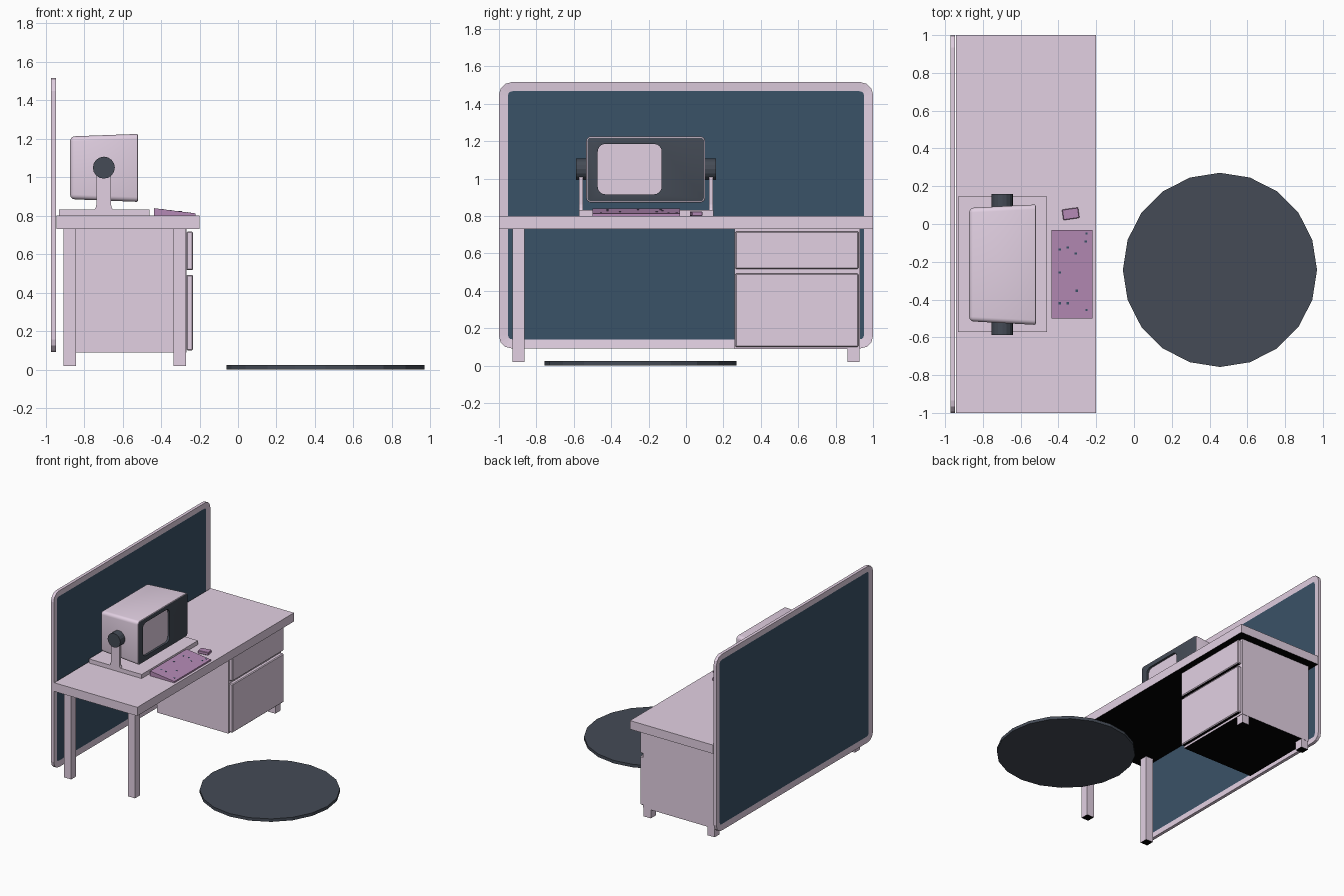
import bpy, bmesh, math
from mathutils import Matrix

if "Cube" in bpy.data.objects:
    bpy.data.objects.remove(bpy.data.objects["Cube"])


def mat(name, r, g, b):
    m = bpy.data.materials.new(name)
    m.diffuse_color = (r, g, b, 1)
    m.use_nodes = True
    m.node_tree.nodes["Principled BSDF"].inputs["Base Color"].default_value = m.diffuse_color
    return m


LIGHT = mat("pale_lilac", 0.763, 0.633, 0.765)
BLUE = mat("slate_blue", 0.042, 0.085, 0.137)
DARK = mat("charcoal", 0.058, 0.070, 0.092)
PURPLE = mat("purple", 0.46, 0.255, 0.465)
BLACK = mat("black", 0.0, 0.0, 0.0)


def finish(name, bm, *mats):
    bmesh.ops.recalc_face_normals(bm, faces=bm.faces)
    me = bpy.data.meshes.new(name)
    bm.to_mesh(me)
    bm.free()
    for m in mats:
        me.materials.append(m)
    ob = bpy.data.objects.new(name, me)
    bpy.context.collection.objects.link(ob)
    return ob


def prism_bm(pts, axis, a, b):
    """Extrude a closed outline along x (points are y,z) or y (points are x,z)."""
    bm = bmesh.new()
    co = (lambda p, t: (t, p[0], p[1])) if axis == "x" else (lambda p, t: (p[0], t, p[1]))
    lo = [bm.verts.new(co(p, a)) for p in pts]
    hi = [bm.verts.new(co(p, b)) for p in pts]
    bm.faces.new(lo)
    bm.faces.new(hi)
    for i in range(len(pts)):
        j = (i + 1) % len(pts)
        bm.faces.new((lo[i], lo[j], hi[j], hi[i]))
    bmesh.ops.recalc_face_normals(bm, faces=bm.faces)
    return bm


def box(name, x, y, z, m, bevel=0, under=None):
    """Box with optional chamfer and optional second colour on its underside."""
    bm = prism_bm([(y[0], z[0]), (y[1], z[0]), (y[1], z[1]), (y[0], z[1])], "x", *x)
    if bevel:
        bmesh.ops.bevel(bm, geom=bm.edges[:], offset=bevel, segments=1, affect="EDGES")
    bm.normal_update()
    for f in bm.faces:
        f.material_index = 1 if under and f.normal.z < -0.9 else 0
    return finish(name, bm, *([m, under] if under else [m]))


def rounded(u0, u1, v0, v1, r, n):
    pts = []
    for k, (cu, cv) in enumerate([(u1 - r, v1 - r), (u0 + r, v1 - r), (u0 + r, v0 + r), (u1 - r, v0 + r)]):
        for i in range(n + 1):
            a = math.pi / 2 * (k + i / n)
            pts.append((cu + r * math.cos(a), cv + r * math.sin(a)))
    return pts


def circle(cu, cv, r, n):
    return [(cu + r * math.cos(2 * math.pi * i / n), cv + r * math.sin(2 * math.pi * i / n)) for i in range(n)]


# Partition panel: pale frame with a sunken blue field on both sides
bm = prism_bm(rounded(-1, 1, 0.092, 1.515, 0.066, 3), "x", -0.972, -0.947)
for f in [f for f in bm.faces if abs(f.normal.x) > 0.9]:
    n = f.normal.copy()
    bmesh.ops.inset_region(bm, faces=[f], thickness=0.048, use_even_offset=True)
    f.material_index = 1
    bmesh.ops.translate(bm, verts=f.verts[:], vec=-n * 0.005)
finish("partition_panel", bm, LIGHT, BLUE)

# Desk, with black undersides
box("desk_top", (-0.943, -0.20), (-1, 1), (0.73, 0.80), LIGHT, 0, BLACK)
for side, (y0, y1) in {"left": (-0.928, -0.863), "right": (0.863, 0.928)}.items():
    for end, (x0, x1) in {"rear": (-0.906, -0.842), "front": (-0.335, -0.271)}.items():
        top = 0.73 if side == "left" else 0.095
        box(f"{side}_{end}_leg", (x0, x1), (y0, y1), (0.018, top), LIGHT, 0, BLACK)
box("drawer_cabinet", (-0.908, -0.268), (0.26, 0.93), (0.088, 0.73), LIGHT, 0, BLACK)
box("upper_drawer", (-0.268, -0.234), (0.263, 0.922), (0.517, 0.718), LIGHT, 0.006, BLACK)
box("lower_drawer", (-0.268, -0.234), (0.263, 0.922), (0.10, 0.493), LIGHT, 0.006, BLACK)

# Monitor stand: plate, two flared arms, two pivot knobs
box("stand_plate", (-0.931, -0.460), (-0.573, 0.146), (0.80, 0.833), LIGHT)
half = [(0.048, 0.833), (0.041, 0.843), (0.038, 0.86), (0.038, 1.05)]
arm = [(-0.698 + u, v) for u, v in half] + [(-0.698 - u, v) for u, v in reversed(half)]
for side, s in (("left", -1), ("right", 1)):
    c = -0.214
    a, b = sorted((c + s * 0.337, c + s * 0.359))
    finish(f"{side}_stand_arm", prism_bm(arm, "y", a, b), LIGHT)
    a, b = sorted((c + s * 0.305, c + s * 0.374))
    finish(f"{side}_pivot_knob", prism_bm(circle(-0.697, 1.050, 0.057, 16), "y", a, b), DARK)

# Monitor casing: tapered rounded box with a dark front
bm = bmesh.new()
rings = []
for x, y0, y1, z0, z1 in ((-0.873, -0.515, 0.085, 0.886, 1.212), (-0.520, -0.534, 0.103, 0.872, 1.225)):
    rings.append([bm.verts.new(p) for p in ((x, y0, z0), (x, y1, z0), (x, y1, z1), (x, y0, z1))])
back, front = rings
bm.faces.new(back)
bm.faces.new(front)
for i in range(4):
    j = (i + 1) % 4
    bm.faces.new((back[i], back[j], front[j], front[i]))
bmesh.ops.recalc_face_normals(bm, faces=bm.faces)
is_front = lambda e: all(v.co.x > -0.5205 for v in e.verts)
bmesh.ops.bevel(bm, geom=[e for e in bm.edges if not is_front(e)], offset=0.025,
                segments=4, profile=0.5, affect="EDGES")
bmesh.ops.bevel(bm, geom=[e for e in bm.edges if is_front(e)], offset=0.007,
                segments=2, profile=0.5, affect="EDGES")
bm.normal_update()
for f in bm.faces:
    if f.normal.x > 0.99:
        f.material_index = 1
monitor = finish("monitor", bm, LIGHT, DARK)

# Recessed screen: cutter leaves dark walls and a pale screen
bm = prism_bm(rounded(-0.472, -0.130, 0.916, 1.185, 0.04, 4), "x", -0.537, -0.50)
for f in bm.faces:
    f.material_index = 0 if abs(f.normal.x) > 0.9 else 1
cutter = finish("screen_cutter", bm, LIGHT, DARK)
cutter.hide_render = True
mod = monitor.modifiers.new("screen_recess", "BOOLEAN")
mod.operation, mod.solver, mod.object = "DIFFERENCE", "EXACT", cutter
bpy.context.view_layer.objects.active = monitor
monitor.select_set(True)
bpy.ops.object.modifier_apply(modifier=mod.name)
bpy.data.objects.remove(cutter)
bpy.ops.object.shade_smooth_by_angle(angle=math.radians(35))

# Keyboard wedge with tiny blue key marks
wedge = [(-0.436, 0.80), (-0.220, 0.80), (-0.220, 0.812), (-0.436, 0.839)]
finish("keyboard", prism_bm(wedge, "y", -0.499, -0.033), PURPLE)
slope = (0.839 - 0.812) / 0.216
marks = [(-.393, -.135), (-.351, -.125), (-.309, -.156), (-.251, -.05), (-.256, -.093),
         (-.393, -.257), (-.351, -.42), (-.393, -.42), (-.303, -.353), (-.251, -.455)]
for i, (x, y) in enumerate(marks):
    key = box(f"key_mark_{i + 1}", (-0.006, 0.006), (-0.006, 0.006), (-0.002, 0.001), BLUE)
    key.data.transform(Matrix.Translation((x, y, 0.839 - slope * (x + 0.436)))
                       @ Matrix.Rotation(math.atan(slope), 4, "Y"))

# Mouse
mouse = box("mouse", (-0.043, 0.043), (-0.028, 0.028), (0, 0.024), PURPLE, 0.003)
mouse.data.transform(Matrix.Translation((-0.335, 0.054, 0.80)) @ Matrix.Rotation(math.radians(8), 4, "Z"))

# Floor disc
bm = bmesh.new()
bmesh.ops.create_cone(bm, cap_ends=True, segments=20, radius1=0.514, radius2=0.514, depth=0.024,
                      matrix=Matrix.Translation((0.455, -0.243, 0.012)))
finish("floor_disc", bm, DARK)
